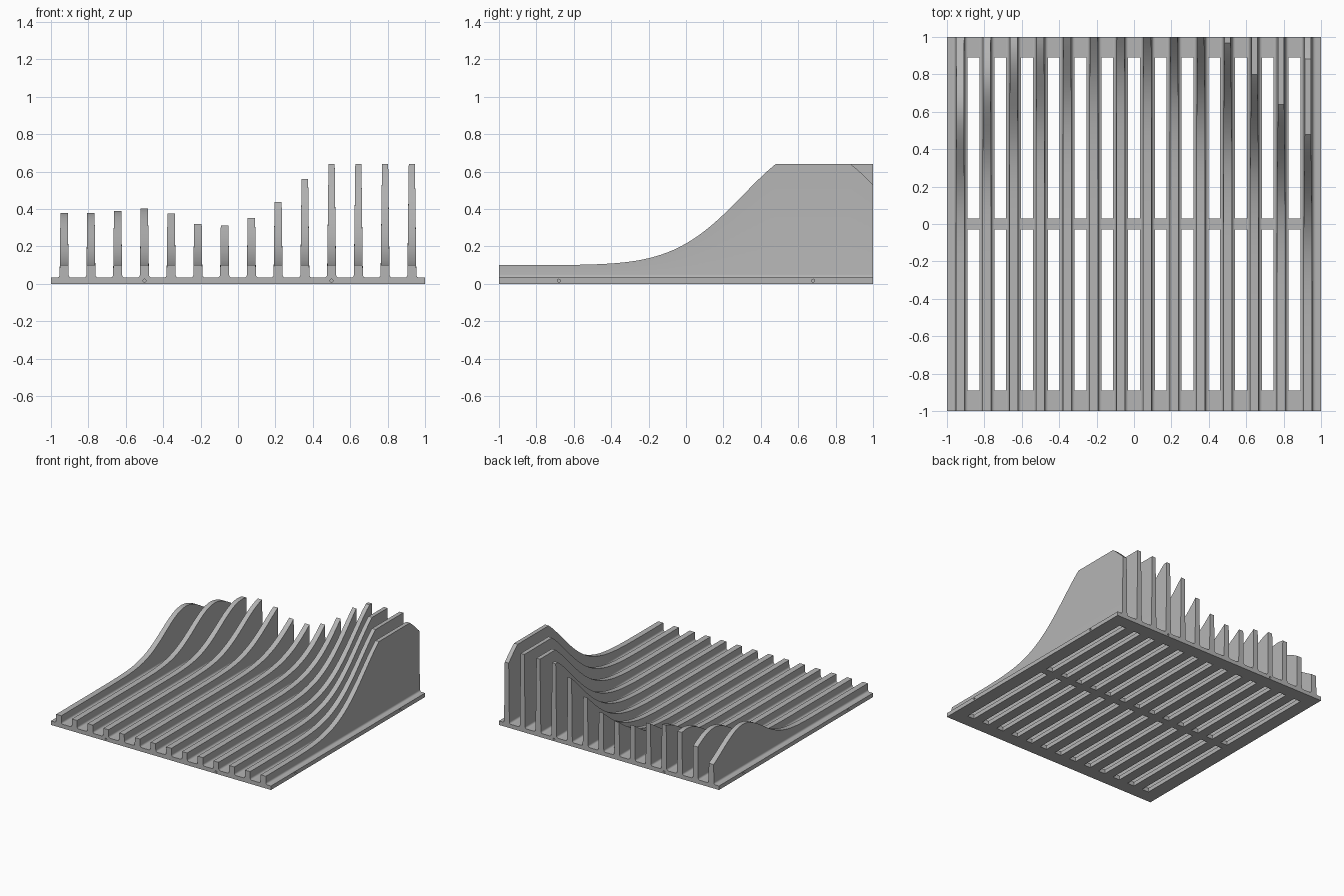
import bpy, bmesh, math
from mathutils import Matrix, Vector

if "Cube" in bpy.data.objects:
    bpy.data.objects.remove(bpy.data.objects["Cube"], do_unlink=True)

PLATE, FLOOR, CAP, PITCH, FILLET = 0.033, 0.10, 0.64, 0.143, 0.016

grey = bpy.data.materials.new("satin grey")
grey.use_nodes = True
grey.diffuse_color = (0.46, 0.46, 0.46, 1)
grey.node_tree.nodes["Principled BSDF"].inputs["Base Color"].default_value = grey.diffuse_color


def finish(bm, name):
    bmesh.ops.recalc_face_normals(bm, faces=bm.faces)
    mesh = bpy.data.meshes.new(name)
    bm.to_mesh(mesh)
    bm.free()
    mesh.materials.append(grey)
    obj = bpy.data.objects.new(name, mesh)
    bpy.context.collection.objects.link(obj)
    return obj


def activate(obj):
    bpy.ops.object.select_all(action='DESELECT')
    obj.select_set(True)
    bpy.context.view_layer.objects.active = obj


def box(bm, centre, size):
    bmesh.ops.create_cube(bm, size=1, matrix=Matrix.Translation(centre) @ Matrix.Diagonal((*size, 1)))


# Base plate
bm = bmesh.new()
box(bm, (0, 0, PLATE / 2), (2, 2, PLATE))
plate = finish(bm, "base_plate")

# Cutter: two rows of slots and small pin holes in the rim
bm = bmesh.new()
for i in range(13):
    for side in (-1, 1):
        box(bm, ((i - 6) * PITCH, side * 0.46, 0), (0.062, 0.86, 0.2))
for a in (-1, 1):
    for b in (-1, 1):
        for pos, axis in (((a * 0.5, b, 0.017), 'X'), ((a, b * 0.68, 0.017), 'Y')):
            bmesh.ops.create_cone(bm, cap_ends=True, segments=12, radius1=0.008, radius2=0.008,
                                  depth=0.06, matrix=Matrix.Translation(pos) @ Matrix.Rotation(math.pi / 2, 4, axis))
cutter = finish(bm, "slot_cutter")
cutter.hide_render = True
mod = plate.modifiers.new("slots", 'BOOLEAN')
mod.operation, mod.solver, mod.object = 'DIFFERENCE', 'EXACT', cutter
activate(plate)
bpy.ops.object.modifier_apply(modifier=mod.name)
bpy.data.objects.remove(cutter, do_unlink=True)


def section(y, top):
    """Tapered fin outline with concave fillets at the foot."""
    def half(z):
        return 0.0245 - 0.0125 * z
    foot = half(PLATE)
    right = [(foot + FILLET, PLATE - 0.004)]
    for k in range(6):
        t = k / 5 * math.pi / 2
        right.append((foot + FILLET * (1 - math.sin(t)), PLATE + FILLET * (1 - math.cos(t))))
    right.append((half(top), top))
    outline = right + [(-x, z) for x, z in reversed(right)]
    return [Vector((x, y, z)) for x, z in outline]


def fin(name, x, peak, height, spread):
    """Fin whose crest follows a bell curve, cut flat at the cap height."""
    ys = {-1 + i / 32 for i in range(65)}
    if height > CAP - FLOOR:
        d = spread * math.sqrt(2 * math.log(height / (CAP - FLOOR)))
        ys |= {y for y in (peak - d, peak + d) if y < 1}
    bm = bmesh.new()
    rings = []
    for y in sorted(ys):
        top = min(CAP, FLOOR + height * math.exp(-((y - peak) / spread) ** 2 / 2))
        rings.append([bm.verts.new(p + Vector((x, 0, 0))) for p in section(y, top)])
    for r, s in zip(rings, rings[1:]):
        for i in range(len(r)):
            j = (i + 1) % len(r)
            bm.faces.new((r[i], r[j], s[j], s[i]))
    bm.faces.new(rings[0])
    bm.faces.new(rings[-1])
    obj = finish(bm, name)
    activate(obj)
    bpy.ops.object.shade_smooth_by_angle(angle=math.radians(30))


# Fins from the right edge to the left: crest position, crest rise, spread
CRESTS = [
    (0.62, 0.28, 0.26), (0.79, 0.28, 0.26), (0.94, 0.29, 0.27), (1.06, 0.31, 0.29),
    (1.20, 0.34, 0.31), (1.37, 0.40, 0.34), (1.47, 0.50, 0.36), (1.50, 0.626, 0.37),
    (1.41, 0.626, 0.37), (1.29, 0.626, 0.37), (1.17, 0.626, 0.37), (1.00, 0.626, 0.37),
    (0.84, 0.626, 0.37), (0.68, 0.626, 0.37),
]
for i, crest in enumerate(CRESTS):
    fin(f"fin_{i + 1}", (i - 6.5) * PITCH, *crest)
